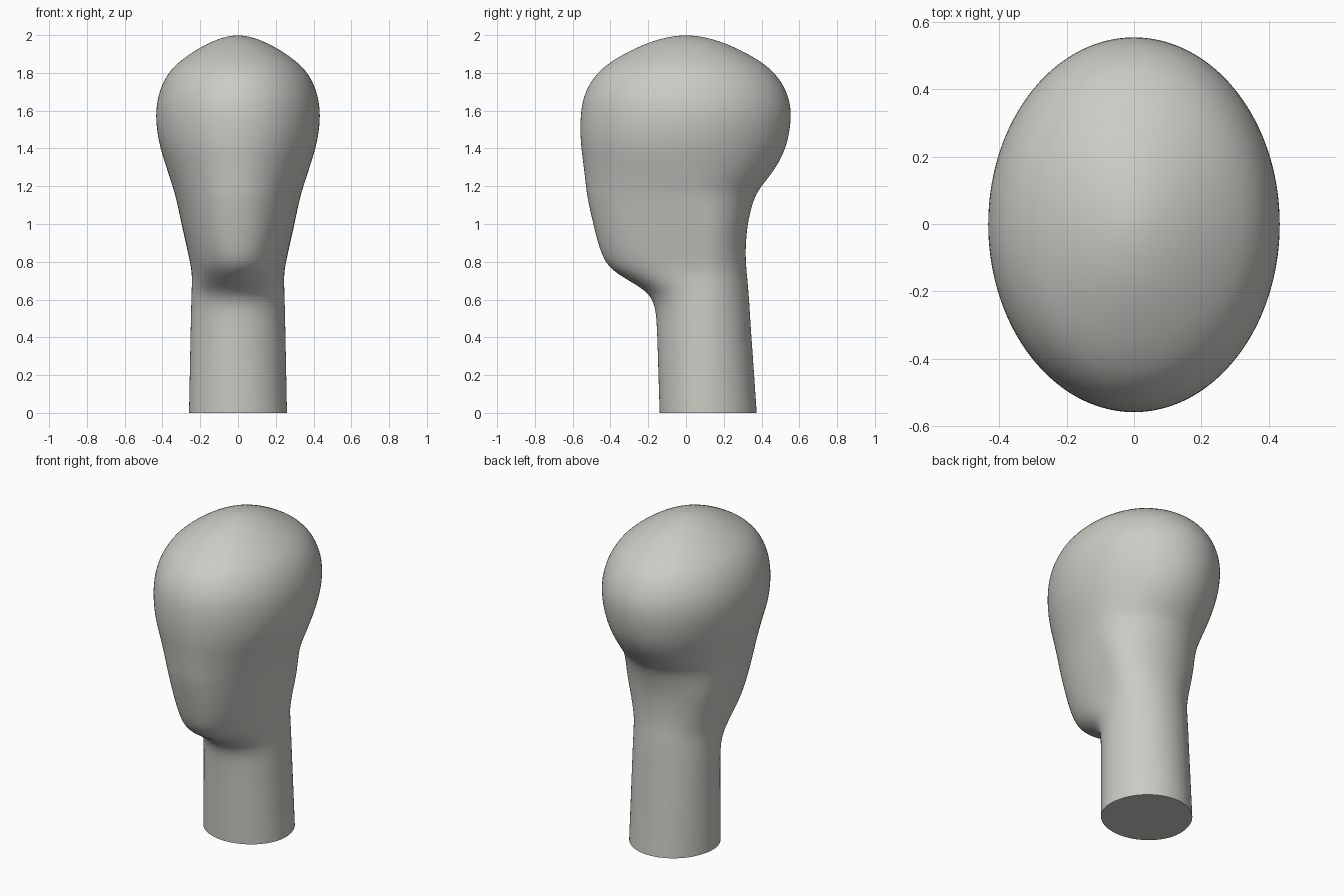
import bpy
import bmesh
from math import sin, cos, tau

default_cube = bpy.data.objects.get("Cube")
if default_cube:
    bpy.data.objects.remove(default_cube, do_unlink=True)

SEGMENTS = 48
NECK_CENTRE = 0.1

# Cross-sections: height, half width, front y, back y
SECTIONS = [
    (0, .26, -.14, .375), (.25, .255, -.148, .358), (.5, .25, -.155, .34),
    (.58, .248, -.168, .336), (.64, .246, -.205, .331), (.69, .245, -.285, .327),
    (.74, .245, -.37, .322), (.79, .253, -.425, .318), (.87, .27, -.46, .315),
    (1, .3, -.492, .325), (1.1, .32, -.515, .35), (1.16, .335, -.526, .373),
    (1.2, .347, -.531, .4), (1.3, .38, -.542, .48), (1.4, .412, -.556, .53),
    (1.5, .432, -.562, .552), (1.6, .437, -.558, .56), (1.7, .42, -.538, .538),
    (1.8, .374, -.475, .475), (1.87, .3, -.385, .385), (1.93, .21, -.27, .27),
    (1.97, .13, -.175, .175), (1.993, .06, -.08, .08),
]


def signed_power(value, power):
    return abs(value) ** power * (1 if value >= 0 else -1)


def section_ring(bm, z, width, front, back):
    """One oval ring, widest at its own centre, squarer around the jaw."""
    blend = min(max((z - 1) / 0.4, 0), 1)
    centre = NECK_CENTRE * (1 - blend) + (front + back) / 2 * blend
    jaw = max(0, 1 - abs(z - 0.95) / 0.3)
    ring = []
    for i in range(SEGMENTS):
        angle = tau * i / SEGMENTS
        s, c = sin(angle), cos(angle)
        power = 1 - 0.12 * jaw if c < 0 else 1
        depth = centre - front if c < 0 else back - centre
        ring.append(bm.verts.new((width * signed_power(s, power),
                                  centre + depth * signed_power(c, power), z)))
    return ring


# Loft the neck, jaw and skull as one skin
bm = bmesh.new()
rings = [section_ring(bm, *section) for section in SECTIONS]
for low, high in zip(rings, rings[1:]):
    for i in range(SEGMENTS):
        j = (i + 1) % SEGMENTS
        bm.faces.new((low[i], low[j], high[j], high[i]))

# Rounded crown and flat neck base
crown = bm.verts.new((0, 0, 2))
for i in range(SEGMENTS):
    bm.faces.new((rings[-1][i], rings[-1][(i + 1) % SEGMENTS], crown))
base = bm.faces.new(rings[0])
crease = bm.edges.layers.float.new("crease_edge")
for edge in base.edges:
    edge[crease] = 1
bmesh.ops.recalc_face_normals(bm, faces=bm.faces)

mesh = bpy.data.meshes.new("head_and_neck")
bm.to_mesh(mesh)
bm.free()
head = bpy.data.objects.new("head_and_neck", mesh)
bpy.context.collection.objects.link(head)

# Plain warm grey
grey = bpy.data.materials.new("warm_grey")
grey.use_nodes = True
colour = (0.6, 0.6, 0.56, 1)
grey.diffuse_color = colour
grey.node_tree.nodes["Principled BSDF"].inputs["Base Color"].default_value = colour
mesh.materials.append(grey)

# Smooth skin with a sharp edge at the neck base
subdivision = head.modifiers.new("smooth_skin", "SUBSURF")
subdivision.levels = subdivision.render_levels = 2
bpy.context.view_layer.objects.active = head
head.select_set(True)
bpy.ops.object.modifier_apply(modifier=subdivision.name)
bpy.ops.object.shade_smooth_by_angle()
